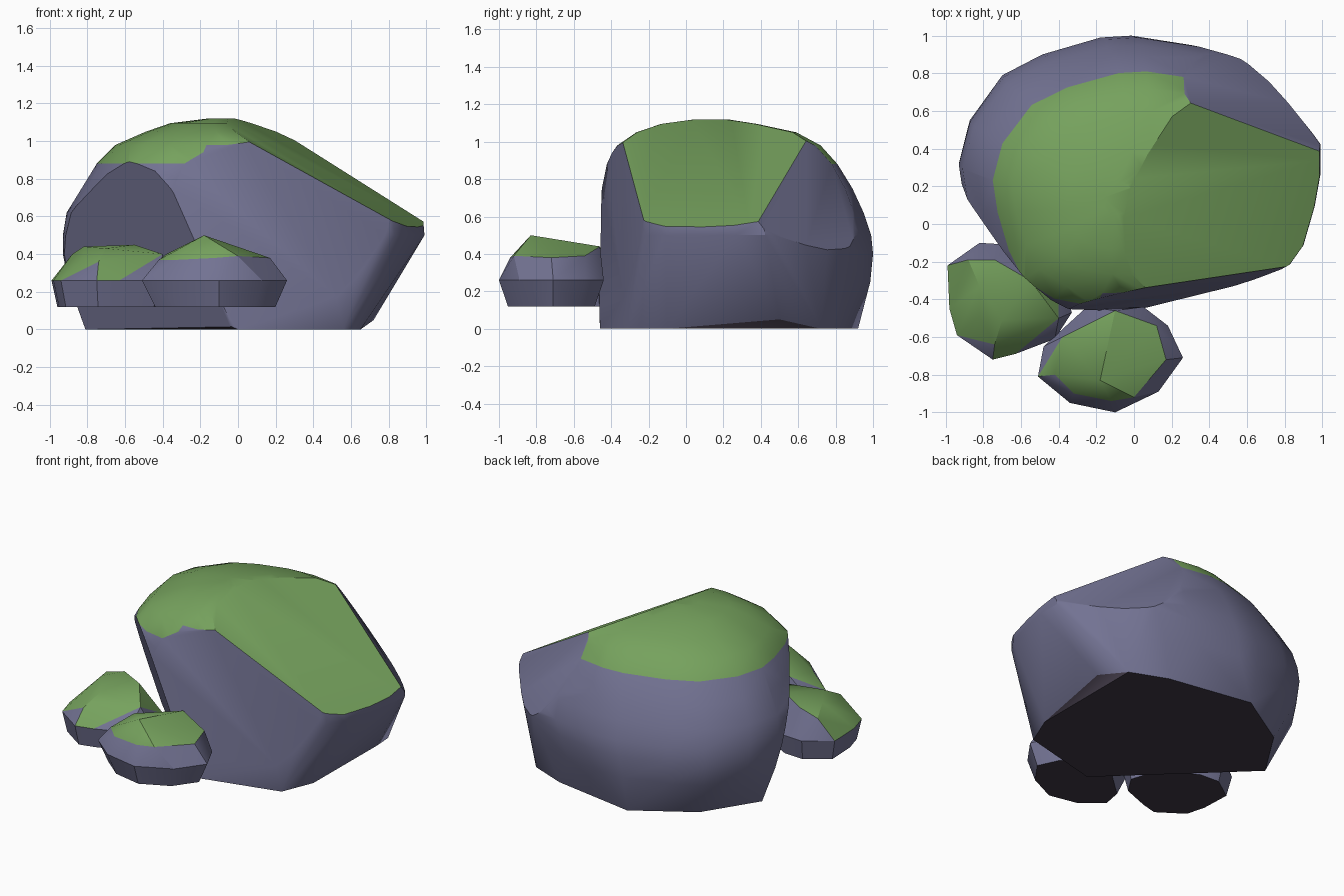
import bpy, bmesh
from mathutils import Vector
from math import radians

if "Cube" in bpy.data.objects:
    bpy.data.objects.remove(bpy.data.objects["Cube"])


def material(name, rgb):
    m = bpy.data.materials.new(name)
    m.diffuse_color = (*rgb, 1)
    m.use_nodes = True
    m.node_tree.nodes["Principled BSDF"].inputs["Base Color"].default_value = m.diffuse_color
    return m


MATS = [material("stone", (0.17, 0.17, 0.29)),
        material("moss", (0.18, 0.36, 0.11)),
        material("underside", (0.05, 0.04, 0.06))]


def hull(bm):
    """Wrap the loose points in a convex skin and drop what is inside."""
    r = bmesh.ops.convex_hull(bm, input=bm.verts[:])
    junk = {v for v in r['geom_interior'] + r['geom_unused'] if isinstance(v, bmesh.types.BMVert)}
    bmesh.ops.delete(bm, geom=list(junk), context='VERTS')


def finish(bm, name, moss_from, angle):
    """Paint faces by the way they point, then make the object."""
    bmesh.ops.recalc_face_normals(bm, faces=bm.faces)
    bm.normal_update()
    for f in bm.faces:
        f.material_index = 1 if f.normal.z > moss_from else 2 if f.normal.z < -0.8 else 0
    me = bpy.data.meshes.new(name)
    bm.to_mesh(me)
    bm.free()
    for m in MATS:
        me.materials.append(m)
    ob = bpy.data.objects.new(name, me)
    bpy.context.collection.objects.link(ob)
    bpy.ops.object.select_all(action='DESELECT')
    ob.select_set(True)
    bpy.context.view_layer.objects.active = ob
    bpy.ops.object.shade_smooth_by_angle(angle=radians(angle))


def cut(bm, co, no):
    """Slice off everything on the side the normal points to and cap it."""
    r = bmesh.ops.bisect_plane(bm, geom=bm.verts[:] + bm.edges[:] + bm.faces[:],
                               plane_co=co, plane_no=Vector(no).normalized(),
                               clear_outer=True, dist=1e-4)
    edges = [e for e in r['geom_cut'] if isinstance(e, bmesh.types.BMEdge)]
    bmesh.ops.edgenet_fill(bm, edges=edges)


# Boulder: plan outline refitted to the x and y extents at each height
OUTLINE = [(-.93, .32), (-.9, .12), (-.83, -.12), (-.74, -.3), (-.55, -.42),
           (-.3, -.47), (0, -.46), (.4, -.36), (.78, -.24), (.83, -.21),
           (.9, -.11), (.96, .1), (.99, .27), (.99, .43), (.9, .54), (.84, .64),
           (.73, .77), (.6, .88), (.35, .95), (.02, 1), (-.15, .99), (-.47, .9),
           (-.69, .79), (-.87, .55)]
LEVELS = [  # z, x min, x max, y min, y max
    (.25, -.9, .83, -.46, .985), (.4, -.93, .92, -.46, 1), (.5, -.93, .99, -.46, .99),
    (.62, -.91, .98, -.46, .95), (.75, -.83, .95, -.46, .89), (.88, -.75, .9, -.43, .81),
    (.98, -.65, .82, -.36, .72), (1.05, -.49, .65, -.26, .59), (1.095, -.36, .35, -.13, .38),
    (1.12, -.16, 0, .05, .22)]
FOOT = [(-.81, .32), (0, -.46), (.56, -.32), (.65, -.1), (.65, .72), (.4, .82),
        (-.19, .92), (-.58, .68)]
bm = bmesh.new()
for x, y in FOOT:
    bm.verts.new((x, y, 0))
bm.verts.new((.72, .5, .05))
for z, x0, x1, y0, y1 in LEVELS:
    for x, y in OUTLINE:
        bm.verts.new((x0 + (x + .93) / 1.92 * (x1 - x0), y0 + (y + .46) / 1.46 * (y1 - y0), z))
hull(bm)
cut(bm, (.98, .35, .57), (.575, -.15, 1))            # long mossy slope
cut(bm, (.2, .72, 1.02), (.258, .285, .24))          # back right facet
cut(bm, (0, -.46, 0), (.21, -1, .11))                # flat front face
cut(bm, (-.81, .32, 0), (-.452, -.454, -.192))       # undercut left front face
finish(bm, "boulder", .6, 32)


def small_rock(name, outline, centre, shrink, top, moss_from):
    """Faceted pebble: hull of a waist, an inset base and a few top points."""
    bm = bmesh.new()
    c = Vector(centre)
    for p in outline:
        p = Vector(p)
        q = c + (p - c) * shrink
        bm.verts.new((p.x, p.y, .26))
        bm.verts.new((q.x, q.y, .12))
    for p in top:
        bm.verts.new(p)
    hull(bm)
    bmesh.ops.dissolve_limit(bm, angle_limit=radians(4), verts=bm.verts[:], edges=bm.edges[:])
    finish(bm, name, moss_from, 28)


# Two small rocks resting against the front
small_rock("left_small_rock",
           [(-.99, -.22), (-.82, -.1), (-.66, -.11), (-.4, -.25), (-.33, -.47), (-.42, -.61),
            (-.63, -.69), (-.75, -.72), (-.94, -.59), (-.98, -.45)],
           (-.68, -.4), .9,
           [(-.88, -.19, .4), (-.74, -.19, .44), (-.55, -.3, .45), (-.82, -.49, .38),
            (-.82, -.33, .44), (-.7, -.51, .43), (-.4, -.5, .4), (-.74, -.64, .36)], .62)
small_rock("front_small_rock",
           [(-.51, -.81), (-.34, -.95), (-.1, -1), (.13, -.89), (.26, -.71), (.18, -.54),
            (.05, -.44), (-.25, -.44), (-.48, -.65)],
           (-.1, -.72), .83,
           [(-.42, -.8, .37), (-.32, -.9, .37), (-.12, -.94, .38), (-.18, -.83, .5),
            (0, -.92, .39), (.17, -.72, .38), (-.15, -.68, .48), (-.1, -.46, .44),
            (-.38, -.6, .4), (.12, -.54, .39)], .6)
